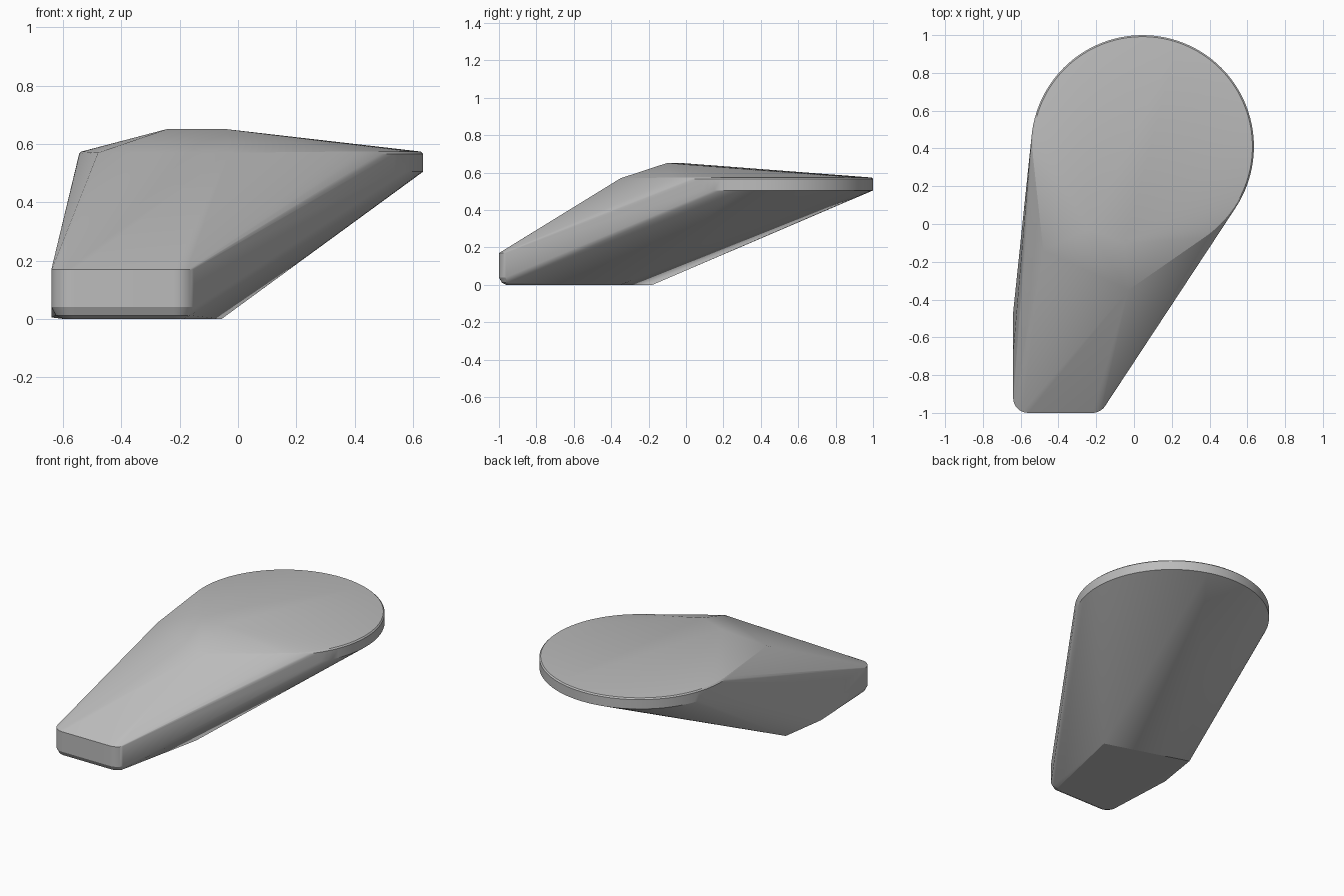
import bpy, bmesh, math

cube = bpy.data.objects.get("Cube")
if cube:
    bpy.data.objects.remove(cube)

# Plain grey finish
grey = bpy.data.materials.new("plain_grey")
grey.use_nodes = True
color = (0.5, 0.5, 0.5, 1)
grey.diffuse_color = color
grey.node_tree.nodes["Principled BSDF"].inputs["Base Color"].default_value = color


def arc(cx, cy, radius, z, start, end, steps):
    """Points along a horizontal arc, angles in degrees."""
    angles = [math.radians(start + (end - start) * i / steps) for i in range(steps + 1)]
    return [(cx + radius * math.cos(a), cy + radius * math.sin(a), z) for a in angles]


def tip_outline(z, inset):
    """Rounded front end, shrunk by the inset."""
    r = 0.08 - inset
    return arc(-0.56, -0.92, r, z, 180, 270, 8) + arc(-0.22, -0.92, r, z, 270, 328, 8)


# Round head: a thin disc with a fine top chamfer
points = []
for z, radius in ((0.505, 0.59), (0.566, 0.59), (0.574, 0.582)):
    points += arc(0.045, 0.41, radius, z, 0, 356.25, 95)

# Blunt front tip with a chamfered underside
for z, inset in ((0.17, 0), (0.04, 0), (0.012, 0.015), (0, 0.04)):
    points += tip_outline(z, inset)

# Flat foot, side corners and raised top ridge
points += [(-0.056, -0.35, 0), (-0.59, -0.18, 0), (-0.64, -0.47, 0.005),
           (-0.64, -0.68, 0.17), (-0.48, -0.14, 0.57), (-0.03, -0.35, 0.57),
           (-0.24, -0.03, 0.652), (-0.05, -0.10, 0.652)]

# Stretch one taut skin over all the sections
bm = bmesh.new()
for p in points:
    bm.verts.new(p)
hull = bmesh.ops.convex_hull(bm, input=bm.verts)
loose = [v for v in bm.verts if not v.link_faces]
bmesh.ops.delete(bm, geom=loose, context="VERTS")
bmesh.ops.dissolve_limit(bm, angle_limit=math.radians(0.3), verts=bm.verts, edges=bm.edges)
bmesh.ops.recalc_face_normals(bm, faces=bm.faces)

mesh = bpy.data.meshes.new("tapered_body")
bm.to_mesh(mesh)
bm.free()
mesh.materials.append(grey)
body = bpy.data.objects.new("tapered_body", mesh)
bpy.context.collection.objects.link(body)
bpy.ops.object.select_all(action="DESELECT")
body.select_set(True)
bpy.context.view_layer.objects.active = body
bpy.ops.object.shade_smooth_by_angle(angle=math.radians(20))
